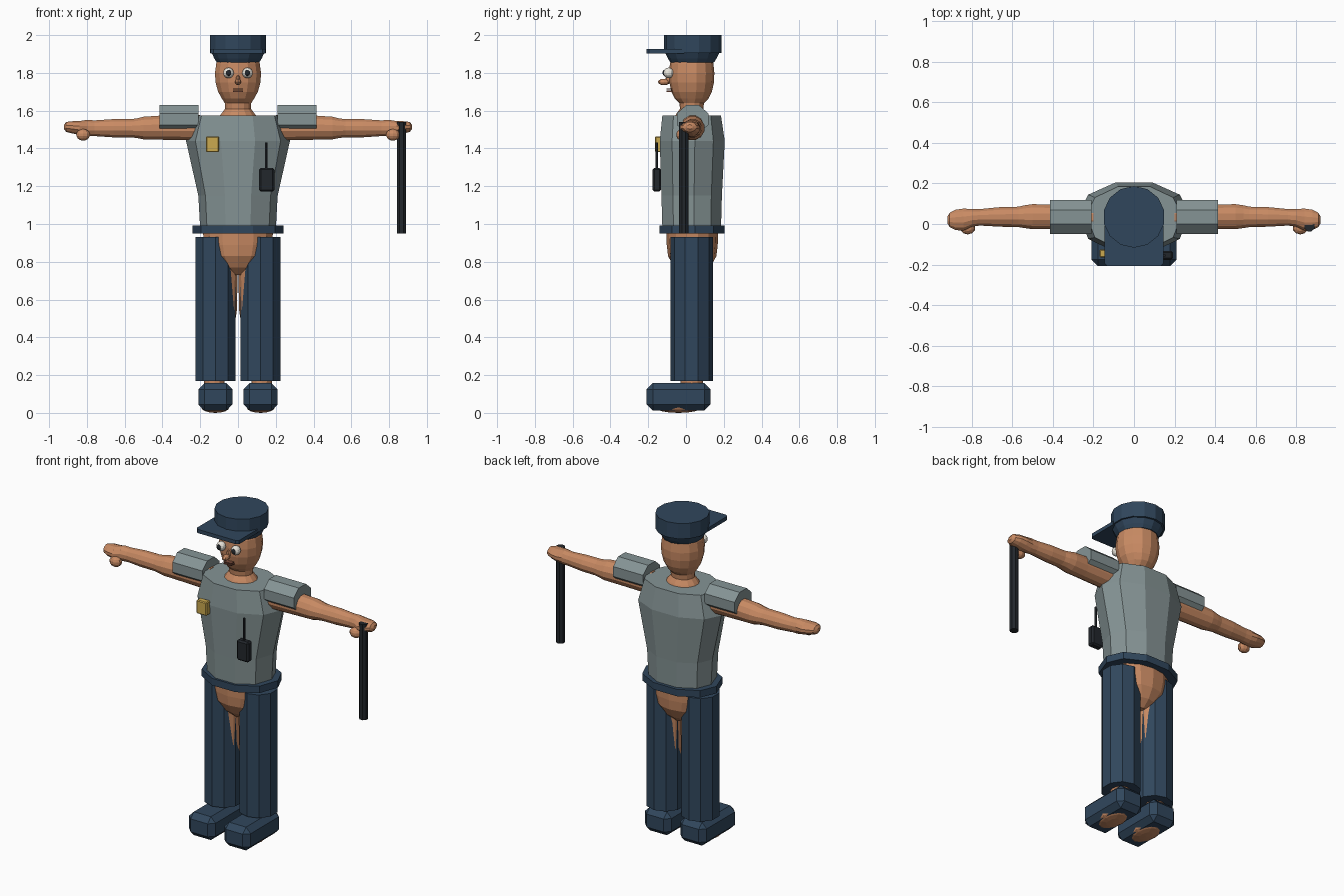
import bpy, bmesh, math
from mathutils import Matrix, Vector


def material(name, rgb):
    m = bpy.data.materials.new(name)
    m.diffuse_color = (*rgb, 1)
    return m


SKIN = material("skin", (0.58, 0.255, 0.125))
SHIRT = material("shirt grey", (0.235, 0.295, 0.300))
NAVY = material("navy cloth", (0.030, 0.062, 0.108))
BLACK = material("black", (0.016, 0.020, 0.025))
GOLD = material("gold", (0.60, 0.40, 0.08))
WHITE = material("eye white", (0.80, 0.77, 0.70))
LIP = material("mouth brown", (0.20, 0.075, 0.045))


def finish(name, bm, mat, mirror=False):
    bmesh.ops.recalc_face_normals(bm, faces=bm.faces)
    me = bpy.data.meshes.new(name)
    bm.to_mesh(me)
    bm.free()
    me.materials.append(mat)
    ob = bpy.data.objects.new(name, me)
    bpy.context.collection.objects.link(ob)
    if mirror:
        ob.modifiers.new("mirror", 'MIRROR')
    return ob


def loft(name, rings, mat, mirror=False):
    """Skin a list of equal-length point rings, capping both ends."""
    bm = bmesh.new()
    vs = [[bm.verts.new(p) for p in r] for r in rings]
    n = len(vs[0])
    for a, b in zip(vs, vs[1:]):
        for i in range(n):
            bm.faces.new((a[i], a[(i + 1) % n], b[(i + 1) % n], b[i]))
    bm.faces.new(vs[0])
    bm.faces.new(vs[-1])
    return finish(name, bm, mat, mirror)


def circle(n, phase=0.5):
    return [(math.cos((i + phase) * 2 * math.pi / n),
             math.sin((i + phase) * 2 * math.pi / n)) for i in range(n)]


def upright(spec, section):
    """Horizontal rings from (z, cx, cy, rx, ry)."""
    return [[(cx + rx * u, cy + ry * v, z) for u, v in section]
            for z, cx, cy, rx, ry in spec]


def sideways(spec, section):
    """Rings across x from (x, cy, cz, ry, rz)."""
    return [[(x, cy + ry * u, cz + rz * v) for u, v in section]
            for x, cy, cz, ry, rz in spec]


def box(name, x, y, z, mat, bevel=0.0, mirror=False):
    bm = bmesh.new()
    bmesh.ops.create_cube(bm, size=1)
    for v in bm.verts:
        v.co = [(a + b) / 2 + c * (b - a) for (a, b), c in zip((x, y, z), v.co)]
    if bevel:
        bmesh.ops.bevel(bm, geom=bm.edges[:], offset=bevel, segments=1, affect='EDGES')
    return finish(name, bm, mat, mirror)


def ball(name, loc, size, mat, mirror=False, seg=12):
    bm = bmesh.new()
    bmesh.ops.create_uvsphere(bm, u_segments=seg, v_segments=seg // 2 + 2, radius=1,
                              matrix=Matrix.LocRotScale(Vector(loc), None, Vector(size)))
    return finish(name, bm, mat, mirror)


# Ten-sided garment section, squarer than an ellipse
TORSO = [(0.33, -1), (0.82, -0.62), (1, 0.08), (0.82, 0.65), (0.33, 1),
         (-0.33, 1), (-0.82, 0.65), (-1, 0.08), (-0.82, -0.62), (-0.33, -1)]

# Shirt, sleeves and belt
loft("shirt", upright([(0.97, 0, 0.03, 0.20, 0.155), (1.15, 0, 0.03, 0.21, 0.16),
                       (1.44, 0, 0.033, 0.275, 0.172), (1.575, 0, 0.03, 0.235, 0.155)],
                      TORSO), SHIRT)
loft("sleeve", sideways([(0.21, 0.035, 1.555, 0.09, 0.08),
                         (0.415, 0.035, 1.555, 0.09, 0.08)], circle(8)), SHIRT, True)
loft("belt", upright([(0.95, 0, 0.033, 0.24, 0.172), (0.993, 0, 0.033, 0.24, 0.172)],
                     TORSO), NAVY)

# Head and neck
loft("head", upright([(1.55, 0, 0.03, 0.115, 0.10), (1.585, 0, 0.03, 0.09, 0.08),
                      (1.61, 0, 0.03, 0.07, 0.062), (1.64, 0, 0.03, 0.072, 0.065),
                      (1.665, 0, 0.03, 0.088, 0.09), (1.70, 0, 0.03, 0.108, 0.107),
                      (1.75, 0, 0.03, 0.122, 0.118), (1.80, 0, 0.03, 0.125, 0.12),
                      (1.85, 0, 0.03, 0.118, 0.115), (1.89, 0, 0.03, 0.10, 0.10)],
                     circle(14)), SKIN)
ball("eye", (0.05, -0.092, 1.80), (0.028, 0.028, 0.028), WHITE, True)
ball("pupil", (0.05, -0.114, 1.80), (0.014, 0.010, 0.016), BLACK, True)
ball("nose", (0, -0.117, 1.752), (0.018, 0.032, 0.017), SKIN, seg=8)
ball("nose_bridge", (0, -0.09, 1.765), (0.012, 0.02, 0.022), SKIN, seg=8)
for k, z in enumerate((1.703, 1.714)):
    box(f"lip_{k}", (-0.026, 0.026), (-0.104, -0.07), (z - 0.003, z + 0.003), LIP)

# Cap
loft("cap_band", upright([(1.855, 0, 0.033, 0.115, 0.115), (1.875, 0, 0.033, 0.128, 0.128),
                          (1.91, 0, 0.033, 0.145, 0.145)], circle(14)), NAVY)
loft("cap_crown", upright([(1.905, 0, 0.035, 0.152, 0.152), (2.0, 0, 0.035, 0.152, 0.152)],
                          circle(14)), NAVY)
BRIM = [(-0.145, -0.01), (-0.145, -0.195), (-0.13, -0.208),
        (0.13, -0.208), (0.145, -0.195), (0.145, -0.01)]
loft("cap_brim", [[(x, y, z) for x, y in BRIM] for z in (1.903, 1.926)], NAVY)

# Arms and hands
loft("arm", sideways([(0.20, 0.033, 1.51, 0.065, 0.07), (0.41, 0.035, 1.51, 0.063, 0.066),
                      (0.50, 0.036, 1.508, 0.064, 0.062), (0.54, 0.036, 1.507, 0.058, 0.053),
                      (0.57, 0.035, 1.507, 0.052, 0.05), (0.66, 0.035, 1.507, 0.05, 0.05),
                      (0.76, 0.033, 1.507, 0.042, 0.043), (0.80, 0.03, 1.508, 0.045, 0.045),
                      (0.84, 0.022, 1.508, 0.056, 0.038), (0.88, 0.02, 1.512, 0.052, 0.033),
                      (0.91, 0.02, 1.514, 0.036, 0.027), (0.921, 0.02, 1.514, 0.015, 0.012)],
                     circle(12)), SKIN, True)
ball("thumb", (0.82, -0.022, 1.472), (0.038, 0.03, 0.031), SKIN, True, 10)

# Hips, legs and feet
loft("hips", upright([(0.73, 0, 0.033, 0.03, 0.05), (0.77, 0, 0.033, 0.10, 0.095),
                      (0.83, 0, 0.033, 0.165, 0.128), (0.89, 0, 0.033, 0.185, 0.135),
                      (0.96, 0, 0.033, 0.19, 0.137)], circle(14)), SKIN)
loft("leg", upright([(0.05, 0.125, 0.03, 0.05, 0.06), (0.18, 0.125, 0.03, 0.055, 0.06),
                     (0.35, 0.12, 0.03, 0.085, 0.085), (0.55, 0.112, 0.03, 0.107, 0.09),
                     (0.80, 0.105, 0.03, 0.103, 0.10)], circle(12, 0)), SKIN, True)
loft("trouser_leg", upright([(0.17, 0.119, 0.03, 0.112, 0.112),
                             (0.93, 0.119, 0.03, 0.112, 0.112)], circle(10)), NAVY, True)
box("shoe", (0.03, 0.21), (-0.208, 0.13), (0.013, 0.157), NAVY, 0.032, True)
ball("sole", (0.12, -0.04, 0.03), (0.075, 0.125, 0.03), SKIN, True)

# Badge, radio and baton
box("badge", (-0.17, -0.10), (-0.165, -0.125), (1.38, 1.463), GOLD, 0.005)
box("radio", (0.112, 0.192), (-0.177, -0.132), (1.172, 1.297), BLACK, 0.009)
loft("radio_antenna", upright([(1.28, 0.15, -0.155, 0.007, 0.007),
                               (1.432, 0.15, -0.155, 0.007, 0.007)], circle(6)), BLACK)
loft("baton", upright([(0.95, 0.866, -0.012, 0.026, 0.026),
                       (1.54, 0.866, -0.012, 0.026, 0.026)], circle(8)), BLACK)
